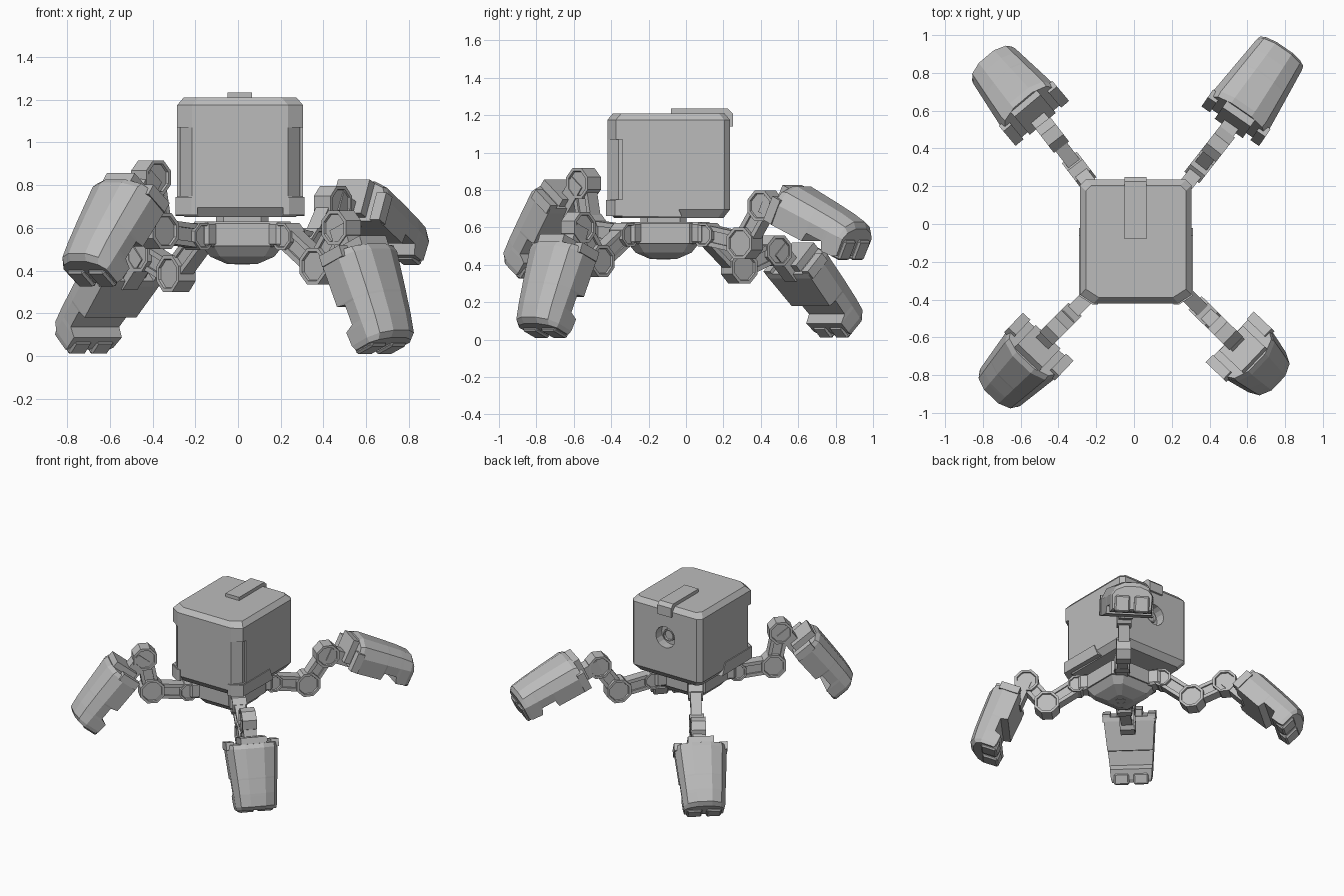
import bpy, bmesh, math
from mathutils import Matrix, Vector

if "Cube" in bpy.data.objects:
    bpy.data.objects.remove(bpy.data.objects["Cube"])

grey = bpy.data.materials.new("plain_grey")
grey.use_nodes = True
colour = (0.5, 0.5, 0.5, 1)
grey.diffuse_color = colour
grey.node_tree.nodes["Principled BSDF"].inputs["Base Color"].default_value = colour


def finish(name, bm, matrix=Matrix()):
    bmesh.ops.remove_doubles(bm, verts=bm.verts, dist=0.0005)
    bmesh.ops.recalc_face_normals(bm, faces=bm.faces)
    bm.transform(matrix)
    mesh = bpy.data.meshes.new(name)
    bm.to_mesh(mesh)
    bm.free()
    mesh.materials.append(grey)
    ob = bpy.data.objects.new(name, mesh)
    bpy.context.collection.objects.link(ob)
    return ob


def loft(name, rings, matrix=Matrix()):
    """Skin a list of closed rings and cap both ends."""
    bm = bmesh.new()
    loops = [[bm.verts.new(p) for p in ring] for ring in rings]
    n = len(loops[0])
    for a, b in zip(loops, loops[1:]):
        for i in range(n):
            j = (i + 1) % n
            bm.faces.new((a[i], a[j], b[j], b[i]))
    bm.faces.new(loops[0])
    bm.faces.new(loops[-1])
    return finish(name, bm, matrix)


def box(name, lo, hi, matrix=Matrix(), bevel=0.0):
    bm = bmesh.new()
    bmesh.ops.create_cube(bm, size=1)
    lo, hi = Vector(lo), Vector(hi)
    bm.transform(Matrix.Translation((lo + hi) / 2) @ Matrix.Diagonal((*(hi - lo), 1)))
    if bevel:
        bmesh.ops.bevel(bm, geom=bm.edges[:], offset=bevel, segments=1, affect='EDGES')
    return finish(name, bm, matrix)


def joint(name, radius, width, matrix, sides=8):
    """Polygonal disc across the leg, with sunken caps."""
    bm = bmesh.new()
    bmesh.ops.create_cone(bm, cap_ends=True, segments=sides, radius1=radius,
                          radius2=radius, depth=width)
    bm.transform(Matrix.Rotation(math.pi / sides, 4, 'Z'))
    bm.normal_update()
    caps = [f for f in bm.faces if abs(f.normal.z) > 0.9]
    bmesh.ops.inset_individual(bm, faces=caps, thickness=radius * 0.2)
    bmesh.ops.inset_individual(bm, faces=caps, thickness=0.003, depth=-0.012)
    return finish(name, bm, matrix @ Matrix.Rotation(math.pi / 2, 4, 'X'))


# ---- Body: chamfered box with shallow notches in the front corners
CX, HX = 0.01, 0.295


def body_ring(z, inset=0.0, d=0.0):
    x, f, b = HX - inset, -0.42 + inset, 0.235 - inset
    half = [(x - 0.03, b), (x, b - 0.03), (x, -0.34), (x - d, -0.34),
            (x - d, f + 0.045 + d), (x - 0.07, f)]
    pts = half + [(-px, py) for px, py in reversed(half)]
    return [(CX + px, py, z) for px, py in pts]


body = loft("body", [body_ring(*a) for a in (
    (0.65, 0.035), (0.695,), (0.75,), (0.75, 0, 0.014), (1.07, 0, 0.014),
    (1.07,), (1.175,), (1.21, 0.03))])

# Round socket in the back
bm = bmesh.new()
bmesh.ops.create_cone(bm, cap_ends=True, segments=16, radius1=0.08, radius2=0.08, depth=0.14)
at_back = Matrix.Translation((CX, 0.235, 0.97)) @ Matrix.Rotation(math.pi / 2, 4, 'X')
cutter = finish("socket_cutter", bm, at_back)
cutter.hide_render = True
cutter.hide_viewport = True
mod = body.modifiers.new("socket", 'BOOLEAN')
mod.object, mod.operation, mod.solver = cutter, 'DIFFERENCE', 'EXACT'
joint("socket_core", 0.045, 0.04, Matrix.Translation((CX, 0.18, 0.97)), 12)

# Strip over the top and down the back
strip = [(-0.08, 1.2), (-0.08, 1.235), (0.225, 1.235), (0.25, 1.21), (0.25, 1.14), (0.215, 1.14)]
loft("top_strip", [[(x, y, z) for y, z in strip] for x in (-0.05, 0.066)])

# Lower side skirts, wrapping round the front corners
for side, word in ((1, "left"), (-1, "right")):
    loft(word + "_skirt", [
        [(CX + side * x, y, z) for y, z in
         ((f, 0.66), (f, 0.745), (-0.06, 0.745), (-0.02, 0.655))]
        for x, f in ((0.2, -0.427), (0.228, -0.427), (0.302, -0.38))])

# ---- Hub beneath the body
HUB = Vector((0.02, -0.12, 0))


def hub_ring(z, scale):
    a, b = 0.2 * scale, 0.14 * scale
    pts = [(a, -b), (a, b), (b, a), (-b, a), (-a, b), (-a, -b), (-b, -a), (b, -a)]
    return [(HUB.x + x, HUB.y + y, z) for x, y in pts]


loft("hub", [hub_ring(*a) for a in ((0.43, 0.35), (0.465, 0.75), (0.515, 0.95),
                                    (0.515, 1), (0.62, 1), (0.63, 0.93))])
loft("neck", [hub_ring(0.62, 0.62), hub_ring(0.67, 0.62)])
joint("hub_port", 0.04, 0.03, Matrix.Translation((HUB.x, HUB.y, 0.443))
      @ Matrix.Rotation(math.pi / 2, 4, 'X'))


# ---- Legs
def link(name, base, p, q):
    """Grooved bar between two points (reach, height) in the leg plane."""
    dr, dz = q[0] - p[0], q[1] - p[1]
    m = base @ Matrix.Translation((p[0], 0, p[1])) @ Matrix.Rotation(-math.atan2(dz, dr), 4, 'Y')
    n = math.hypot(dr, dz)
    box(name + "_core", (0, -0.026, -0.045), (n, 0.026, 0.045), m)
    for s in (-1, 1):
        a, b = sorted((s * 0.03, s * 0.055))
        box(name + "_rail", (0.03, -0.038, a), (n - 0.03, 0.038, b), m)


def shell_ring(u, width, top, low):
    half = [(width * 0.97, low), (width, 0.09), (width * 0.8, top * 0.83),
            (width * 0.36, top)]
    pts = half + [(-y, z) for y, z in reversed(half)]
    return [(u, y, z) for y, z in pts]


def foot(name, m):
    """Tapering faceted shell with ears at the ankle and two toes."""
    loft(name + "_shell", [shell_ring(*a) for a in (
        (0.155, 0.178, 0.185, -0.02), (0.185, 0.181, 0.2, -0.025), (0.39, 0.163, 0.195, -0.025),
        (0.4, 0.162, 0.194, 0.025), (0.5, 0.153, 0.19, 0.025),
        (0.52, 0.151, 0.188, -0.025), (0.59, 0.145, 0.18, -0.02),
        (0.615, 0.138, 0.15, -0.01))], m)
    box(name + "_ankle", (0, -0.045, -0.035), (0.2, 0.045, 0.06), m)
    box(name + "_tab", (0.11, -0.09, 0.0), (0.18, 0.09, 0.175), m)
    for s in (-1, 1):
        a, b = sorted((s * 0.13, s * 0.185))
        box(name + "_ear", (0.135, a, -0.02), (0.19, b, 0.12), m)
        a, b = sorted((s * 0.015, s * 0.12))
        box(name + "_toe", (0.55, a, -0.03), (0.63, b, 0.085), m, 0.01)


# name: leg heading, foot heading, knee and ankle (reach, height), foot pitch
LEGS = {
    "front_left": (-44.5, -43.5, (0.51, 0.42), (0.65, 0.6), 68),
    "front_right": (-135, -133.5, (0.555, 0.585), (0.605, 0.835), 52),
    "back_left": (52, 55.5, (0.55, 0.515), (0.69, 0.715), 25),
    "back_right": (127.5, 130, (0.51, 0.385), (0.745, 0.475), 45.5),
}
for name, (heading, aim, knee, ankle, pitch) in LEGS.items():
    base = Matrix.Translation(HUB) @ Matrix.Rotation(math.radians(heading), 4, 'Z')
    root = (0.3, 0.56)

    def at(p):
        return base @ Matrix.Translation((p[0], 0, p[1]))

    box(name + "_bracket", (0.17, -0.055, 0.51), (0.29, 0.055, 0.63), base, 0.015)
    joint(name + "_hip", 0.068, 0.1, at(root))
    joint(name + "_knee", 0.092, 0.1, at(knee))
    joint(name + "_ankle_joint", 0.088, 0.1, at(ankle))
    link(name + "_upper", base, root, knee)
    link(name + "_lower", base, knee, ankle)
    foot(name + "_foot", at(ankle) @ Matrix.Rotation(math.radians(aim - heading), 4, 'Z')
         @ Matrix.Rotation(math.radians(pitch), 4, 'Y'))
